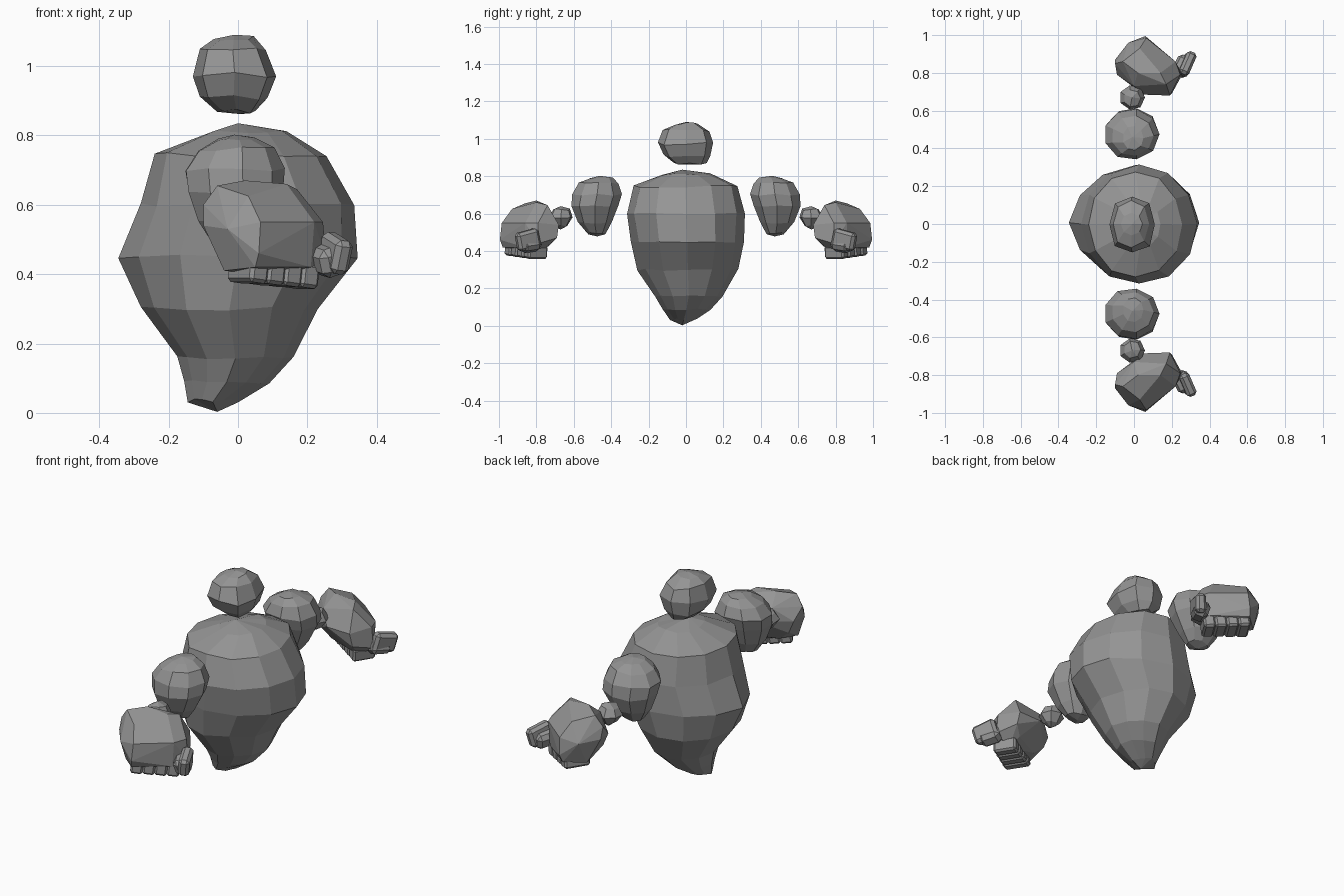
import bpy, bmesh, math, random
from mathutils import Matrix

random.seed(4)
stone = bpy.data.materials.new("grey stone")
stone.diffuse_color = (0.30, 0.30, 0.30, 1)


def finish(name, bm):
    bmesh.ops.recalc_face_normals(bm, faces=bm.faces)
    me = bpy.data.meshes.new(name)
    bm.to_mesh(me)
    bm.free()
    me.materials.append(stone)
    ob = bpy.data.objects.new(name, me)
    bpy.context.collection.objects.link(ob)
    return ob


def boulder(name, bottom, rings, top, sides, rough):
    """Stacked rings (z, x0, x1, y0, y1, diagonal bulge) closed by two points."""
    bm = bmesh.new()
    loops = []
    for z, x0, x1, y0, y1, bulge in rings:
        loop = []
        for i in range(sides):
            a = 2 * math.pi * i / sides
            s = math.sin(2 * a) ** 2
            r = 1 + bulge * s + random.uniform(-rough, rough) * s
            loop.append(bm.verts.new(((x0 + x1) / 2 + (x1 - x0) / 2 * math.cos(a) * r,
                                      (y0 + y1) / 2 + (y1 - y0) / 2 * math.sin(a) * r,
                                      z + random.uniform(-rough, rough) * 0.2)))
        loops.append(loop)
    lo, hi = bm.verts.new(bottom), bm.verts.new(top)
    for i in range(sides):
        j = (i + 1) % sides
        bm.faces.new((lo, loops[0][j], loops[0][i]))
        bm.faces.new((hi, loops[-1][i], loops[-1][j]))
        for a, b in zip(loops, loops[1:]):
            bm.faces.new((a[i], a[j], b[j], b[i]))
    return finish(name, bm)


def hull(name, points):
    """Faceted rock wrapped around a few corner points."""
    bm = bmesh.new()
    for p in points:
        bm.verts.new(p)
    res = bmesh.ops.convex_hull(bm, input=bm.verts)
    loose = {v for v in res["geom_interior"] if isinstance(v, bmesh.types.BMVert)}
    bmesh.ops.delete(bm, geom=list(loose), context='VERTS')
    bmesh.ops.dissolve_limit(bm, angle_limit=math.radians(6), verts=bm.verts, edges=bm.edges)
    return finish(name, bm)


def block(name, centre, size, yaw, tilt=0, roll=0, bevel=0.015):
    """Chamfered stone block."""
    bm = bmesh.new()
    bmesh.ops.create_cube(bm, size=1)
    bmesh.ops.scale(bm, vec=size, verts=bm.verts)
    bmesh.ops.bevel(bm, geom=bm.edges[:], offset=bevel, segments=1, affect='EDGES')
    m = (Matrix.Translation(centre) @ Matrix.Rotation(yaw, 4, 'Z')
         @ Matrix.Rotation(tilt, 4, 'Y') @ Matrix.Rotation(roll, 4, 'X'))
    bmesh.ops.transform(bm, matrix=m, verts=bm.verts)
    return finish(name, bm)


# Body: tapered boulder
boulder("body", (-0.06, -0.02, 0.003), [
    (0.035, -0.145, 0.00, -0.085, 0.06, -0.2),
    (0.09, -0.155, 0.09, -0.125, 0.13, -0.1),
    (0.16, -0.175, 0.16, -0.165, 0.195, -0.05),
    (0.30, -0.28, 0.23, -0.26, 0.28, -0.03),
    (0.45, -0.345, 0.345, -0.295, 0.31, -0.03),
    (0.60, -0.28, 0.335, -0.315, 0.315, 0.0),
    (0.745, -0.24, 0.255, -0.28, 0.275, 0.0),
    (0.81, -0.08, 0.14, -0.13, 0.13, 0.0)], (0.0, -0.02, 0.835), 12, 0.03)

# Head
boulder("head", (0, 0.02, 0.862), [
    (0.87, -0.06, 0.05, -0.07, 0.11, 0.0),
    (0.91, -0.11, 0.085, -0.12, 0.13, 0.04),
    (0.975, -0.13, 0.11, -0.15, 0.145, 0.09),
    (1.045, -0.11, 0.08, -0.125, 0.125, 0.04),
    (1.08, -0.07, 0.045, -0.06, 0.06, 0.0)], (-0.01, 0.0, 1.09), 8, 0.04)

# One arm, built on the -y side
arm = [
    boulder("upper_arm", (-0.02, -0.475, 0.478), [
        (0.495, -0.08, 0.04, -0.53, -0.43, 0.0),
        (0.55, -0.12, 0.08, -0.58, -0.395, 0.0),
        (0.64, -0.15, 0.13, -0.615, -0.36, 0.0),
        (0.70, -0.16, 0.135, -0.61, -0.34, 0.0),
        (0.76, -0.12, 0.105, -0.575, -0.36, 0.0),
        (0.79, -0.06, 0.05, -0.52, -0.39, 0.0)], (-0.01, -0.46, 0.802), 9, 0.03),
    boulder("elbow", (-0.01, -0.67, 0.515), [
        (0.535, -0.05, 0.03, -0.70, -0.635, 0.03),
        (0.575, -0.075, 0.058, -0.735, -0.605, 0.03),
        (0.62, -0.055, 0.035, -0.71, -0.62, 0.03)], (-0.01, -0.67, 0.64), 7, 0.04),
    # Fist-like forearm
    hull("forearm", [
        (0.065, -0.985, 0.55), (0.06, -0.995, 0.46), (0.05, -0.98, 0.42), (0.03, -0.93, 0.625),
        (-0.03, -0.96, 0.53), (-0.10, -0.87, 0.54), (-0.10, -0.85, 0.60), (-0.06, -0.86, 0.655),
        (-0.09, -0.79, 0.54), (-0.06, -0.79, 0.47), (0.0, -0.73, 0.61), (0.02, -0.80, 0.67),
        (0.14, -0.80, 0.66), (0.17, -0.74, 0.645), (0.05, -0.685, 0.54), (0.19, -0.68, 0.54),
        (0.20, -0.69, 0.47), (0.245, -0.79, 0.55), (0.255, -0.79, 0.44), (0.22, -0.86, 0.55),
        (0.21, -0.86, 0.42), (-0.04, -0.90, 0.41), (0.0, -0.80, 0.42), (0.15, -0.73, 0.43),
        (0.17, -0.79, 0.385)]),
]
# Curled fingers, packed side by side under the fist
for i in range(4):
    arm.append(block(f"finger_{i + 1}", (0.03 + 0.05 * i, -0.90 + 0.032 * i, 0.41 - 0.005 * i),
                     (0.061, 0.135 - 0.005 * i, 0.07), math.radians(32), 0.12, 0, 0.01))
# Thumb in two segments
arm.append(block("thumb_base", (0.257, -0.835, 0.44), (0.08, 0.11, 0.085), math.radians(25), -0.3, 0.15, 0.02))
arm.append(block("thumb_tip", (0.28, -0.846, 0.46), (0.055, 0.13, 0.10), math.radians(25), 0.1, 0.25, 0.015))

# Mirror the arm to the other side
for part in arm:
    bm = bmesh.new()
    bm.from_mesh(part.data)
    bmesh.ops.scale(bm, vec=(1, -1, 1), verts=bm.verts)
    finish("left_" + part.name, bm)
    part.name = "right_" + part.name
